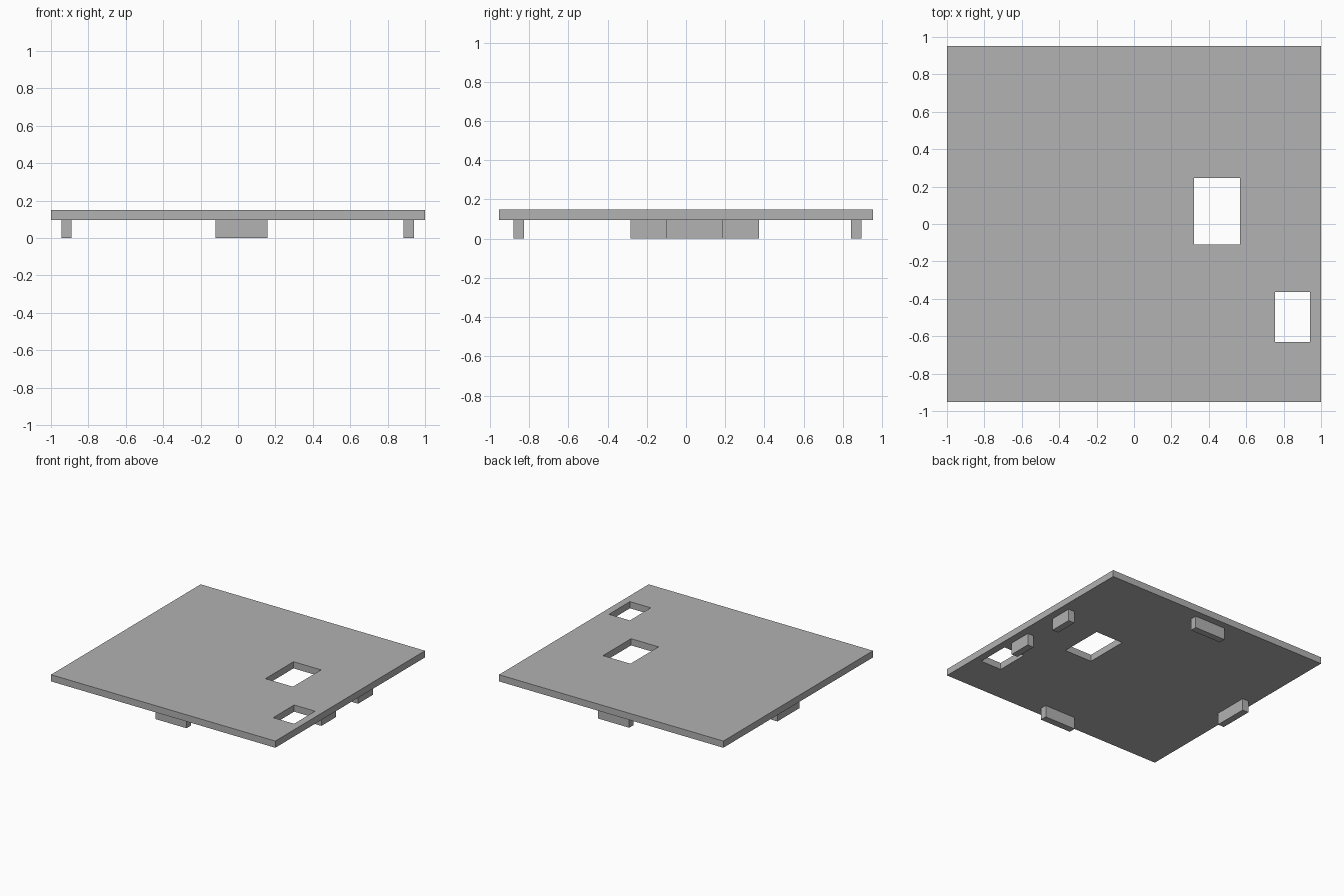
import bpy

if "Cube" in bpy.data.objects:
    bpy.data.objects.remove(bpy.data.objects["Cube"], do_unlink=True)

# One plain grey for the whole model
GREY = (0.445, 0.445, 0.445, 1.0)
grey = bpy.data.materials.new("plain_grey")
grey.use_nodes = True
grey.diffuse_color = GREY
grey.node_tree.nodes["Principled BSDF"].inputs["Base Color"].default_value = GREY


def box(name, x, y, z):
    """Flat-sided box spanning the given (low, high) ranges."""
    spans = (x, y, z)
    bpy.ops.mesh.primitive_cube_add(size=1, location=[(a + b) / 2 for a, b in spans])
    obj = bpy.context.object
    obj.name = obj.data.name = name
    obj.scale = [b - a for a, b in spans]
    bpy.ops.object.transform_apply(location=False, rotation=False, scale=True)
    obj.data.materials.append(grey)
    return obj


BOTTOM, TOP = 0.096, 0.15

# Flat panel with two rectangular openings cut through it
panel = box("panel", (-1, 1), (-0.953, 0.953), (BOTTOM, TOP))
openings = {
    "large_opening": ((0.322, 0.567), (-0.11, 0.247)),
    "small_opening": ((0.755, 0.941), (-0.63, -0.363)),
}
for name, (x, y) in openings.items():
    cutter = box(name + "_cutter", x, y, (BOTTOM - 0.1, TOP + 0.1))
    cut = panel.modifiers.new(name, 'BOOLEAN')
    cut.operation = 'DIFFERENCE'
    cut.solver = 'EXACT'
    cut.object = cutter
    bpy.context.view_layer.objects.active = panel
    bpy.ops.object.modifier_apply(modifier=cut.name)
    bpy.data.objects.remove(cutter, do_unlink=True)

# Locating tabs under the panel, near each edge
MIDDLE_X, MIDDLE_Y = (-0.12, 0.157), (-0.096, 0.185)
LEFT_X = (0.886, 0.941)
tabs = {
    "front_tab": (MIDDLE_X, (-0.88, -0.825)),
    "back_tab": (MIDDLE_X, (0.841, 0.895)),
    "right_tab": ((-0.945, -0.89), MIDDLE_Y),
    "left_front_tab": (LEFT_X, (-0.282, -0.096)),
    "left_back_tab": (LEFT_X, (0.185, 0.372)),
}
for name, (x, y) in tabs.items():
    box(name, x, y, (0, BOTTOM))
